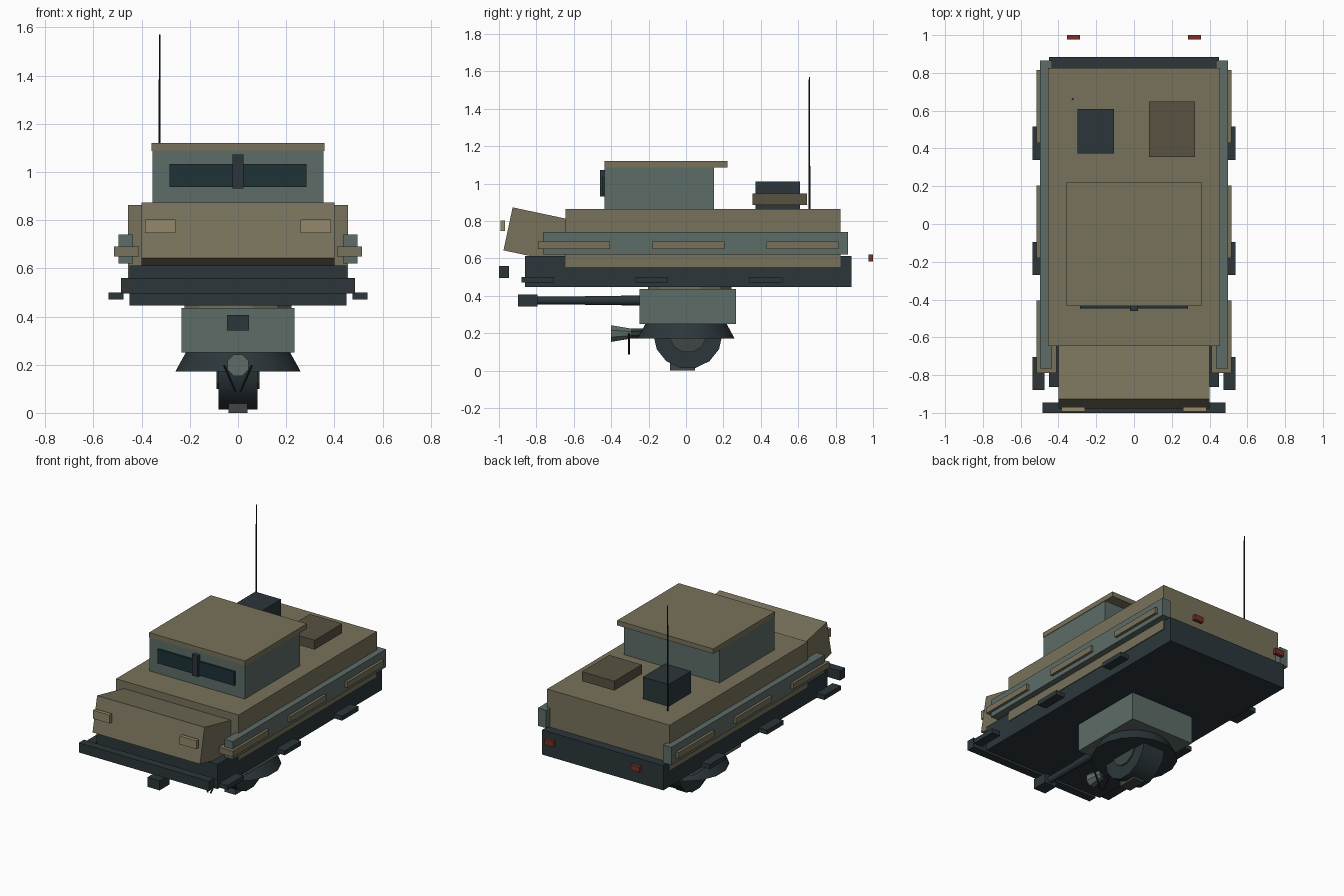
import bpy, bmesh
from math import radians, pi
from mathutils import Matrix, Vector

if "Cube" in bpy.data.objects:
    bpy.data.objects.remove(bpy.data.objects["Cube"])


def mat(name, r, g, b):
    m = bpy.data.materials.new(name)
    m.diffuse_color = (r, g, b, 1)
    m.use_nodes = True
    m.node_tree.nodes["Principled BSDF"].inputs["Base Color"].default_value = m.diffuse_color
    return m


OLIVE = mat("olive", .19, .17, .105)
SLATE = mat("slate", .11, .15, .135)
DARK = mat("dark", .025, .037, .043)
BLACK = mat("black", .01, .013, .014)
GLASS = mat("glass", .013, .032, .037)
SAND = mat("sand", .30, .25, .15)
BROWN = mat("brown", .10, .085, .055)
RED = mat("red", .19, .03, .02)
HUB = mat("hub", .05, .06, .06)


def finish(name, bm, m):
    bmesh.ops.recalc_face_normals(bm, faces=bm.faces)
    me = bpy.data.meshes.new(name)
    bm.to_mesh(me)
    bm.free()
    me.materials.append(m)
    ob = bpy.data.objects.new(name, me)
    bpy.context.collection.objects.link(ob)
    return ob


def box(name, x, y, z, m, mirror=False):
    """Box from (min, max) ranges, optionally repeated on the other side."""
    bm = bmesh.new()
    for s in ((1, -1) if mirror else (1,)):
        c = Vector((s * (x[0] + x[1]) / 2, sum(y) / 2, sum(z) / 2))
        d = Vector((x[1] - x[0], y[1] - y[0], z[1] - z[0]))
        bmesh.ops.create_cube(bm, size=1, matrix=Matrix.Translation(c) @ Matrix.Diagonal(d).to_4x4())
    return finish(name, bm, m)


def rod(name, a, b, r1, r2, m, sides=12, smooth=False):
    """Cylinder or cone from point a (radius r1) to point b (radius r2)."""
    a, b = Vector(a), Vector(b)
    d = b - a
    turn = d.to_track_quat('Z', 'Y').to_matrix().to_4x4()
    bm = bmesh.new()
    bmesh.ops.create_cone(bm, cap_ends=True, segments=sides, radius1=r1, radius2=r2, depth=d.length,
                          matrix=Matrix.Translation((a + b) / 2) @ turn @ Matrix.Rotation(pi / sides, 4, 'Z'))
    ob = finish(name, bm, m)
    if smooth:
        bpy.ops.object.select_all(action='DESELECT')
        ob.select_set(True)
        bpy.context.view_layer.objects.active = ob
        bpy.ops.object.shade_smooth_by_angle(angle=radians(35))
    return ob


# Hull
box("lower_hull", (-.451, .451), (-.862, .885), (.446, .612), DARK)
box("upper_hull", (-.456, .456), (-.645, .825), (.555, .863), OLIVE)
box("bumper", (-.485, .485), (-1, -.945), (.495, .56), DARK)

# Tilted nose: box rotated about its upper front edge
nose = box("nose", (-.4, .4), (0, .42), (-.235, 0), OLIVE)
nose.matrix_world = Matrix.Translation((0, -.927, .873)) @ Matrix.Rotation(radians(-12), 4, 'X')

# Side rails, rail pads and steps
box("side_rail", (.435, .497), (-.765, .865), (.62, .74), SLATE, True)
for i in range(3):
    box(f"rail_pad_{i + 1}", (.41, .515), (-.79 + i * .61, -.405 + i * .61), (.65, .69), OLIVE, True)
    box(f"side_step_{i + 1}", (.475, .537), (-.88 + i * .61, -.705 + i * .61), (.47, .5), DARK, True)

# Lamps
box("headlight", (.26, .385), (-.993, -.968), (.747, .803), SAND, True)
box("tail_light", (.287, .355), (.977, 1), (.583, .62), RED, True)

# Cabin
box("cabin", (-.355, .355), (-.435, .15), (.85, 1.09), SLATE)
box("cabin_roof", (-.358, .358), (-.435, .222), (1.087, 1.12), OLIVE)
box("windscreen", (-.285, .285), (-.448, -.43), (.938, 1.032), GLASS)
box("windscreen_post", (-.022, .022), (-.46, -.43), (.932, 1.072), DARK)

# Deck equipment
box("equipment_box", (-.298, -.106), (.372, .61), (.865, 1.012), DARK)
box("deck_hatch", (.08, .322), (.355, .648), (.885, .948), BROWN)
rod("antenna", (-.325, .66, .85), (-.325, .66, 1.57), .005, .004, BLACK, 8)

# Turret under the hull with its gun
rod("turret_ring", (0, .02, .425), (0, .02, .455), .23, .23, OLIVE, 12)
box("turret", (-.235, .235), (-.248, .268), (.25, .436), SLATE)
box("muzzle", (-.045, .045), (-.897, -.793), (.342, .407), DARK)
rod("barrel_front", (0, -.8, .375), (0, -.54, .375), .022, .022, DARK, 12, True)
rod("barrel_rear", (0, -.54, .375), (0, -.24, .375), .025, .027, DARK, 12, True)

# Skirt, wheel and foot
rod("skirt", (0, 0, .172), (0, 0, .252), .265, .22, DARK, 16, True)
rod("wheel", (-.081, .01, .195), (.081, .01, .195), .185, .185, DARK, 14, True)
rod("wheel_hub", (-.09, .01, .195), (.09, .01, .195), .1, .1, HUB, 12)
box("foot", (-.04, .04), (-.085, .047), (0, .04), HUB)

# Small lower gun with flared muzzle and bipod
rod("lower_barrel", (0, -.31, .198), (0, -.15, .198), .028, .03, DARK, 8)
rod("flared_muzzle", (0, -.4, .198), (0, -.295, .198), .048, .029, SLATE, 8)
for s, side in ((-1, "left"), (1, "right")):
    rod(f"bipod_{side}", (s * .058, -.305, .198), (s * .01, -.305, .088), .005, .005, BLACK, 6)
